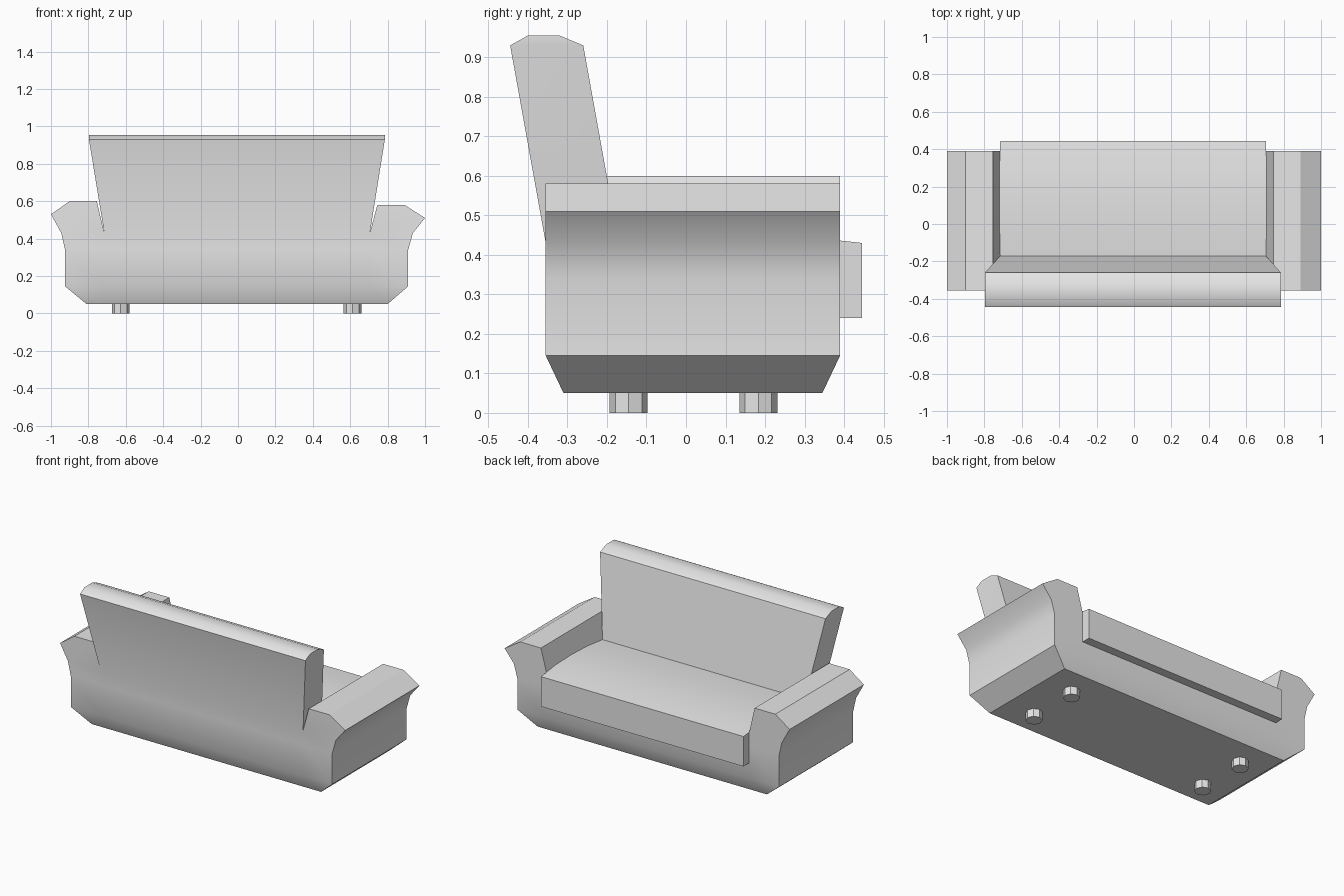
import bpy, bmesh, math
from mathutils import Matrix

cube = bpy.data.objects.get("Cube")
if cube:
    bpy.data.objects.remove(cube, do_unlink=True)

# One plain grey upholstery colour
grey = bpy.data.materials.new("plain_grey")
grey.use_nodes = True
colour = (0.8, 0.8, 0.8, 1)
grey.diffuse_color = colour
for node in grey.node_tree.nodes:
    if node.type == "BSDF_PRINCIPLED":
        node.inputs["Base Color"].default_value = colour


def finish(bm, name):
    """Turn a bmesh into a shaded object."""
    bmesh.ops.recalc_face_normals(bm, faces=bm.faces[:])
    mesh = bpy.data.meshes.new(name)
    bm.to_mesh(mesh)
    bm.free()
    mesh.materials.append(grey)
    obj = bpy.data.objects.new(name, mesh)
    bpy.context.collection.objects.link(obj)
    bpy.ops.object.select_all(action="DESELECT")
    obj.select_set(True)
    bpy.context.view_layer.objects.active = obj
    bpy.ops.object.shade_smooth_by_angle(angle=math.radians(30))


def reshape(face, x, y, z):
    """Place a four-sided face by its x, y and z limits; z runs along x."""
    mid = face.calc_center_median()
    for v in face.verts:
        i, j = int(v.co.x > mid.x), int(v.co.y > mid.y)
        v.co = (x[i], y[j], z[i])


def extrude(bm, face, x, y, z):
    new = bmesh.ops.extrude_discrete_faces(bm, faces=[face])["faces"][0]
    reshape(new, x, y, z)
    return new


def cut(bm, faces, point, normal):
    """Split the given faces with a plane."""
    geom = set(faces)
    for f in faces:
        geom.update(f.edges, f.verts)
    return bmesh.ops.bisect_plane(bm, geom=list(geom), dist=0.0001,
                                  plane_co=point, plane_no=normal)["geom_cut"]


# Base: stacked rings with a tapered bottom
depth = (-0.355, 0.39)
inner = (-0.715, 0.705)
seat_z = 0.43
bm = bmesh.new()
bmesh.ops.create_cube(bm, size=1)
bottom, top = sorted(bm.faces, key=lambda f: f.calc_center_median().z)[::5]
reshape(bottom, (-0.81, 0.80), (-0.31, 0.345), (0.05, 0.05))
reshape(top, (-0.925, 0.91), depth, (0.145, 0.145))
top = extrude(bm, top, (-0.925, 0.91), depth, (0.34, 0.34))
top = extrude(bm, top, (-0.945, 0.935), depth, (seat_z, seat_z))
for x in inner:
    cut(bm, bm.faces[:], (x, 0, 0), (1, 0, 0))
level = [f for f in bm.faces if all(abs(v.co.z - seat_z) < 0.001 for v in f.verts)]
right, floor, left = sorted(level, key=lambda f: f.calc_center_median().x)

# Flared armrests, each with a ridge along the top
for face, x, z, ridge in ((right, (-1, -0.755), (0.53, 0.60), -0.90),
                          (left, (0.745, 1), (0.58, 0.51), 0.89)):
    arm_top = extrude(bm, face, x, depth, z)
    for item in cut(bm, [arm_top], (ridge, 0, 0), (1, 0, 0)):
        if isinstance(item, bmesh.types.BMVert):
            item.co.z = max(z)

# Leaning backrest that widens upward
cut(bm, [floor], (0, -0.17, 0), (0, 1, 0))
strip = min((f for f in bm.faces
             if all(abs(v.co.z - seat_z) < 0.001 for v in f.verts)),
            key=lambda f: f.calc_center_median().y)
wide = (-0.797, 0.785)
strip = extrude(bm, strip, wide, (-0.445, -0.26), (0.93, 0.93))
extrude(bm, strip, wide, (-0.40, -0.32), (0.955, 0.955))
finish(bm, "sofa_body")

# Seat cushion: gently domed, with a front lip
profile = [(-0.17, 0.42), (-0.17, 0.43), (-0.02, 0.445), (0.14, 0.45),
           (0.30, 0.446), (0.445, 0.43), (0.445, 0.24), (0.38, 0.24), (0.38, 0.42)]
bm = bmesh.new()
ends = []
for x, side in zip(inner, (-1, 1)):
    ends.append([bm.verts.new((x + side * 0.235 * max(0, z - seat_z), y, z))
                 for y, z in profile])
    bm.faces.new(ends[-1])
for i in range(len(profile)):
    j = (i + 1) % len(profile)
    bm.faces.new((ends[0][i], ends[0][j], ends[1][j], ends[1][i]))
finish(bm, "seat_cushion")

# Four short octagonal legs
for side, x in (("right", -0.627), ("left", 0.613)):
    for end, y in (("back", -0.145), ("front", 0.183)):
        bm = bmesh.new()
        bmesh.ops.create_cone(bm, cap_ends=True, segments=8, radius1=0.048,
                              radius2=0.048, depth=0.06,
                              matrix=Matrix.Translation((x, y, 0.03)))
        finish(bm, f"leg_{end}_{side}")
